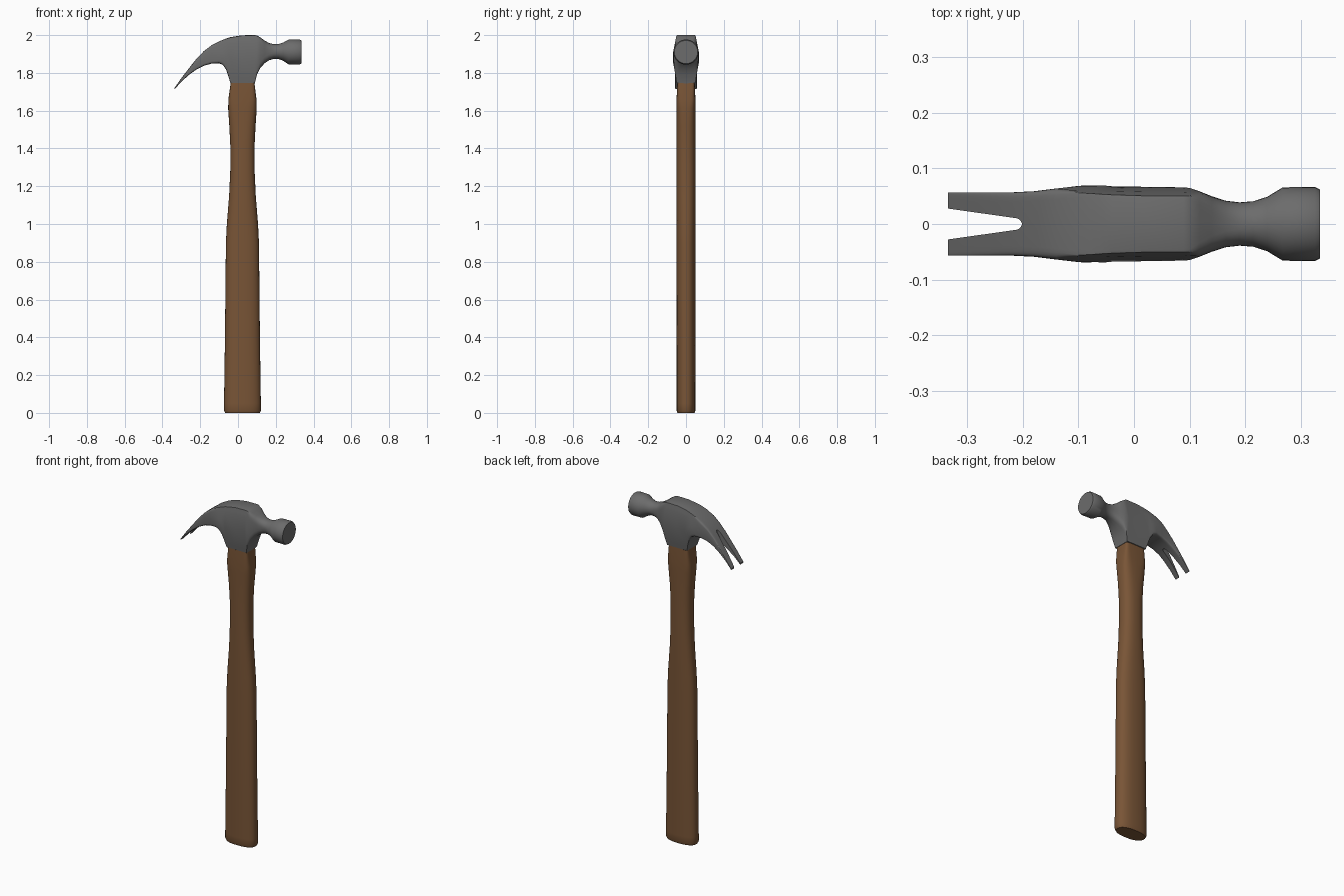
import bpy, bmesh, math
from mathutils import Vector

if "Cube" in bpy.data.objects:
    bpy.data.objects.remove(bpy.data.objects["Cube"])


def material(name, rgb):
    m = bpy.data.materials.new(name)
    m.diffuse_color = (*rgb, 1)
    m.use_nodes = True
    m.node_tree.nodes["Principled BSDF"].inputs["Base Color"].default_value = m.diffuse_color
    return m


steel = material("grey steel", (0.15, 0.15, 0.15))
wood = material("brown wood", (0.19, 0.09, 0.037))


def finish(name, bm, mat=None, angle=35):
    bmesh.ops.recalc_face_normals(bm, faces=bm.faces)
    me = bpy.data.meshes.new(name)
    bm.to_mesh(me)
    bm.free()
    ob = bpy.data.objects.new(name, me)
    bpy.context.collection.objects.link(ob)
    if mat:
        me.materials.append(mat)
    return ob


def smooth(ob, angle):
    bpy.ops.object.select_all(action='DESELECT')
    ob.select_set(True)
    bpy.context.view_layer.objects.active = ob
    bpy.ops.object.shade_smooth_by_angle(angle=math.radians(angle))


def ring(a, b, e, n=32):
    """Points of a superellipse: e = 2 is an oval, a large e is a box."""
    pts = []
    for i in range(n):
        t = 2 * math.pi * i / n
        c, s = math.cos(t), math.sin(t)
        pts.append((math.copysign(abs(c) ** (2 / e), c) * a,
                    math.copysign(abs(s) ** (2 / e), s) * b))
    return pts


def loft(rings):
    bm = bmesh.new()
    rows = [[bm.verts.new(p) for p in r] for r in rings]
    n = len(rows[0])
    for p, q in zip(rows, rows[1:]):
        for i in range(n):
            j = (i + 1) % n
            bm.faces.new((p[i], p[j], q[j], q[i]))
    bm.faces.new(rows[0])
    bm.faces.new(rows[-1])
    return bm


# Handle: z, x min, x max, half depth, squareness
handle_rows = [
    (0.0, -0.068, 0.115, 0.045, 2.4), (0.012, -0.074, 0.121, 0.05, 2.4),
    (0.05, -0.074, 0.121, 0.05, 2.4), (0.4, -0.069, 0.116, 0.05, 2.4),
    (0.9, -0.064, 0.111, 0.05, 2.4), (1.0, -0.059, 0.106, 0.05, 2.4),
    (1.15, -0.047, 0.094, 0.05, 2.4), (1.28, -0.041, 0.088, 0.05, 2.4),
    (1.42, -0.041, 0.088, 0.05, 2.4), (1.52, -0.046, 0.093, 0.05, 2.6),
    (1.61, -0.052, 0.099, 0.05, 3.2), (1.66, -0.051, 0.098, 0.05, 4.5),
    (1.745, -0.039, 0.087, 0.046, 8), (1.77, -0.038, 0.086, 0.045, 8),
]
handle = finish("handle", loft([
    [Vector(((x0 + x1) / 2 + u, v, z)) for u, v in ring((x1 - x0) / 2, hy, e)]
    for z, x0, x1, hy, e in handle_rows]), wood)
smooth(handle, 35)

# Head: x, z bottom, z top, half width, squareness
head_rows = [
    (-0.335, 1.714, 1.722, 0.057, 9), (-0.30, 1.753, 1.772, 0.057, 9),
    (-0.26, 1.789, 1.824, 0.057, 9), (-0.22, 1.818, 1.875, 0.057, 9),
    (-0.18, 1.838, 1.916, 0.059, 9), (-0.14, 1.849, 1.946, 0.064, 9),
    (-0.10, 1.851, 1.967, 0.069, 9), (-0.08, 1.842, 1.975, 0.07, 9),
    (-0.062, 1.815, 1.982, 0.069, 9), (-0.05, 1.78, 1.986, 0.069, 9),
    (-0.04, 1.745, 1.989, 0.068, 9), (0.02, 1.745, 1.999, 0.067, 9),
    (0.089, 1.745, 2.0, 0.066, 9), (0.10, 1.79, 1.998, 0.065, 9),
    (0.118, 1.825, 1.988, 0.059, 6), (0.14, 1.85, 1.972, 0.05, 4),
    (0.165, 1.867, 1.958, 0.042, 2.8), (0.19, 1.874, 1.952, 0.039, 2.3),
    (0.215, 1.873, 1.953, 0.041, 2), (0.24, 1.864, 1.961, 0.049, 2),
    (0.268, 1.845, 1.976, 0.066, 2), (0.326, 1.844, 1.977, 0.067, 2),
    (0.335, 1.849, 1.972, 0.062, 2),
]


def cheek(z, x):
    """Widest half width allowed at height z, tapering to crown and socket."""
    if x > 0.13:
        return 1
    if z < 1.87 and x > -0.07:
        return 0.049 + 0.021 * (z - 1.745) / 0.125
    return 0.07 - 0.02 * max(0, z - 1.9) / 0.1


head_rings = []
for x, zb, zt, w, e in head_rows:
    r = []
    for y, dz in ring(w, (zt - zb) / 2, e):
        z = (zb + zt) / 2 + dz
        k = cheek(z, x)
        r.append(Vector((x, max(-k, min(k, y)), z)))
    head_rings.append(r)
head = finish("claw_head", loft(head_rings), steel)

# Nail slot: tapered cutter with a round end
outline = [(-0.40, -0.037), (-0.216, -0.011)]
outline += [(-0.216 + 0.014 * math.cos(math.radians(t)), 0.011 * math.sin(math.radians(t)))
            for t in range(-70, 71, 20)]
outline += [(-0.216, 0.011), (-0.40, 0.037)]
cutter = finish("slot_cutter", loft(
    [[Vector((x, y, z)) for x, y in outline] for z in (1.6, 2.1)]))
cutter.hide_render = True
mod = head.modifiers.new("slot", 'BOOLEAN')
mod.operation = 'DIFFERENCE'
mod.solver = 'EXACT'
mod.object = cutter
bpy.context.view_layer.objects.active = head
bpy.ops.object.modifier_apply(modifier="slot")
bpy.data.objects.remove(cutter)
smooth(head, 32)
